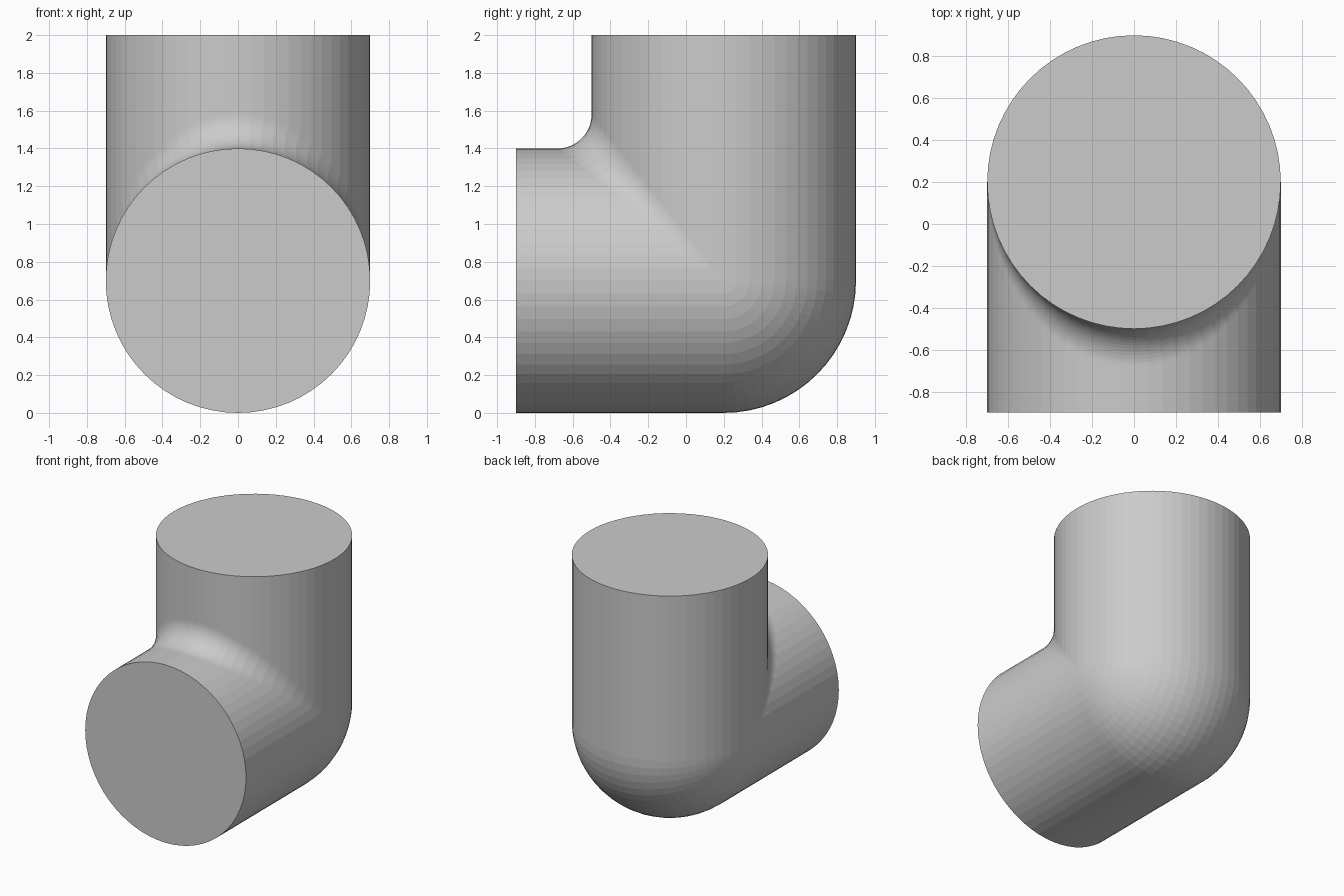
import bpy, bmesh
from math import sin, cos, pi
from mathutils import Vector

if "Cube" in bpy.data.objects:
    bpy.data.objects.remove(bpy.data.objects["Cube"])

R, FILLET = 0.7, 0.18        # pipe radius, inner corner fillet radius
Y0, Z0 = 0.2, 0.7            # where the two pipe axes meet
TOP, FRONT = 2.0, -0.9       # open ends of the elbow
SIDES, STEPS = 64, 16


def bend(t):
    """Points along the corner for one position around the pipe."""
    s, c = sin(t), cos(t)
    if c > 1e-6:             # inner side: rolling-ball fillet
        q = R + FILLET
        centre = Vector((q * s, Y0 - q * c, Z0 + q * c))
        a, b = Vector((-s, c, 0)), Vector((-s, 0, -c))
        return [centre + FILLET * a.slerp(b, k / STEPS) for k in range(STEPS + 1)]
    w = max(-R * c, 0.0)     # outer side: ball corner
    return [Vector((R * s, Y0 + w * cos(k / STEPS * pi / 2),
                    Z0 - w * sin(k / STEPS * pi / 2))) for k in range(STEPS + 1)]


# Rows of points running from the top end, round the corner, to the front end
bm = bmesh.new()
rows = []
for i in range(SIDES):
    t = 2 * pi * i / SIDES
    x, v = R * sin(t), R * cos(t)
    path = [Vector((x, Y0 - v, TOP))] + bend(t) + [Vector((x, FRONT, Z0 + v))]
    rows.append([bm.verts.new(p) for p in path])

# Skin
for i in range(SIDES):
    a, b = rows[i], rows[(i + 1) % SIDES]
    for k in range(len(a) - 1):
        bm.faces.new((a[k], a[k + 1], b[k + 1], b[k]))

# Flat end caps
bm.faces.new([r[0] for r in rows])
bm.faces.new([r[-1] for r in rows])

bmesh.ops.remove_doubles(bm, verts=bm.verts, dist=1e-5)
bmesh.ops.recalc_face_normals(bm, faces=bm.faces)

mesh = bpy.data.meshes.new("pipe_elbow")
bm.to_mesh(mesh)
bm.free()
elbow = bpy.data.objects.new("pipe_elbow", mesh)
bpy.context.collection.objects.link(elbow)
